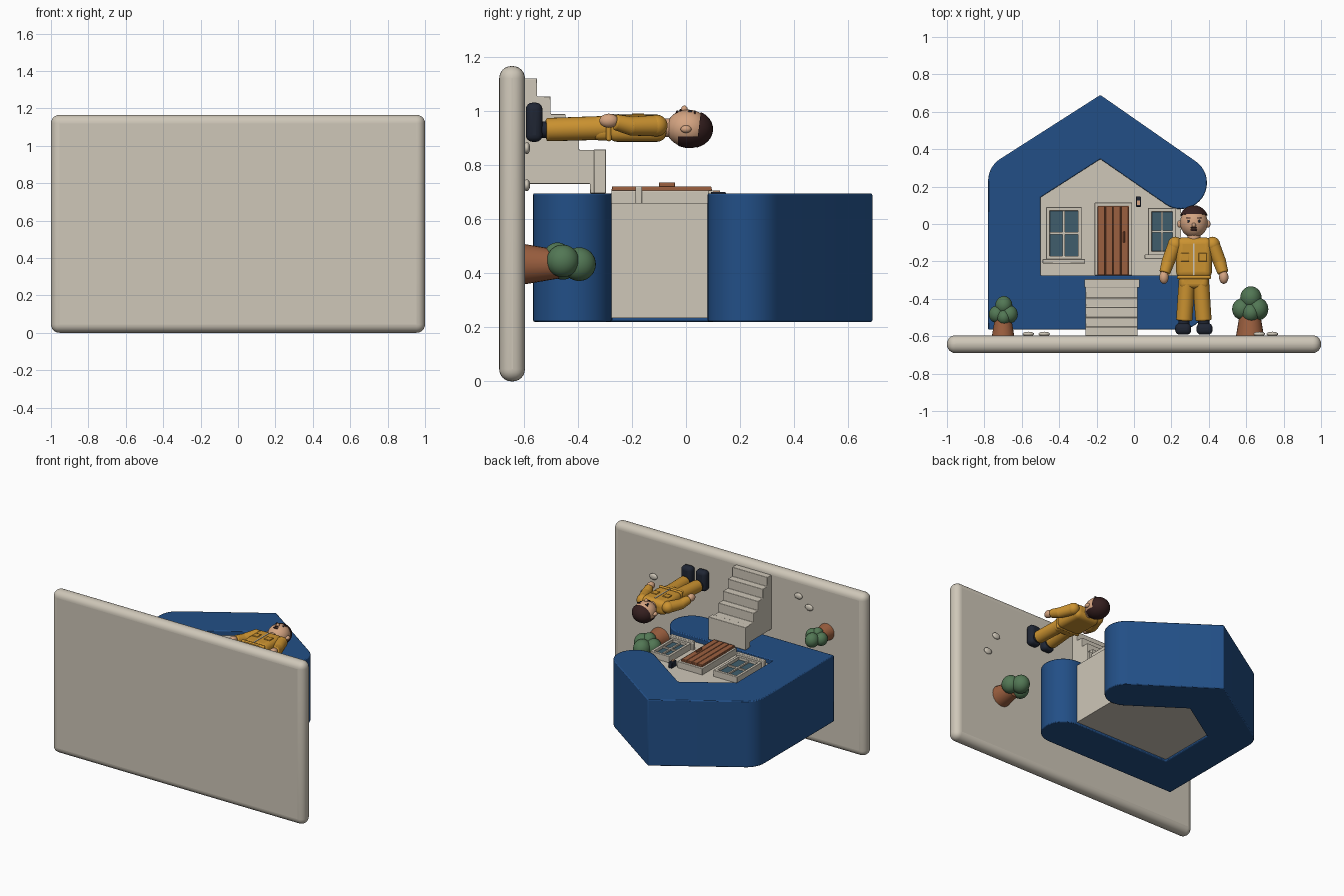
import bpy, bmesh, math
from mathutils import Vector, Matrix

if "Cube" in bpy.data.objects:
    bpy.data.objects.remove(bpy.data.objects["Cube"])


def material(name, rgb):
    m = bpy.data.materials.new(name)
    m.diffuse_color = (*rgb, 1)
    m.use_nodes = True
    m.node_tree.nodes["Principled BSDF"].inputs["Base Color"].default_value = m.diffuse_color
    return m


CREAM = material("cream stone", (0.62, 0.57, 0.48))
BLUE = material("deep blue", (0.016, 0.078, 0.24))
YELLOW = material("work yellow", (0.60, 0.29, 0.030))
BROWN = material("terracotta brown", (0.33, 0.115, 0.050))
GREEN = material("leaf green", (0.085, 0.185, 0.09))
GLASS = material("window glass", (0.050, 0.11, 0.15))
SKIN = material("skin", (0.66, 0.37, 0.22))
HAIR = material("dark hair", (0.036, 0.014, 0.014))
NAVY = material("dark navy", (0.014, 0.019, 0.034))


def finish(name, bm, mat, bevel=0, segs=3):
    bmesh.ops.recalc_face_normals(bm, faces=bm.faces)
    me = bpy.data.meshes.new(name)
    bm.to_mesh(me)
    bm.free()
    ob = bpy.data.objects.new(name, me)
    bpy.context.collection.objects.link(ob)
    me.materials.append(mat)
    bpy.ops.object.select_all(action='DESELECT')
    ob.select_set(True)
    bpy.context.view_layer.objects.active = ob
    bpy.ops.object.shade_smooth_by_angle(angle=math.radians(35))
    if bevel:
        b = ob.modifiers.new("bevel", 'BEVEL')
        b.width, b.segments, b.limit_method = bevel, segs, 'ANGLE'
        b.angle_limit = math.radians(40)
    return ob


def box(name, x, y, z, mat, bevel=0, segs=3):
    bm = bmesh.new()
    bmesh.ops.create_cube(bm, size=1)
    for v in bm.verts:
        v.co = [(r[0] + r[1]) / 2 + c * (r[1] - r[0]) for c, r in zip(v.co, (x, y, z))]
    return finish(name, bm, mat, bevel, segs)


def prism(name, pts, a, b, mat, axis='z', bevel=0):
    """Extrude a profile from a to b; axis z takes (x, y), axis x takes (y, z)."""
    bm = bmesh.new()
    place = (lambda p: (p[0], p[1], a)) if axis == 'z' else (lambda p: (a, p[0], p[1]))
    face = bm.faces.new([bm.verts.new(place(p)) for p in pts])
    ext = bmesh.ops.extrude_face_region(bm, geom=[face])
    step = (0, 0, b - a) if axis == 'z' else (b - a, 0, 0)
    bmesh.ops.translate(bm, vec=step, verts=[g for g in ext['geom'] if isinstance(g, bmesh.types.BMVert)])
    return finish(name, bm, mat, bevel, 2)


def ball(name, c, r, mat, cuts=()):
    """Ellipsoid; each cut (point, normal) removes the side the normal points to."""
    bm = bmesh.new()
    bmesh.ops.create_uvsphere(bm, u_segments=28, v_segments=18, radius=1)
    for v in bm.verts:
        v.co = [p + q * s for p, q, s in zip(c, v.co, r)]
    for co, no in cuts:
        res = bmesh.ops.bisect_plane(bm, geom=bm.verts[:] + bm.edges[:] + bm.faces[:],
                                     plane_co=co, plane_no=no, clear_outer=True)
        edges = [g for g in res['geom_cut'] if isinstance(g, bmesh.types.BMEdge)]
        bmesh.ops.contextual_create(bm, geom=edges)
    return finish(name, bm, mat)


def limb(name, a, b, ra, rb, mat, bevel=0.0):
    a, b = Vector(a), Vector(b)
    rot = (b - a).to_track_quat('Z', 'Y').to_matrix().to_4x4()
    bm = bmesh.new()
    bmesh.ops.create_cone(bm, cap_ends=True, segments=24, radius1=ra, radius2=rb, depth=(b - a).length,
                          matrix=Matrix.Translation((a + b) / 2) @ rot)
    return finish(name, bm, mat, bevel)


def arc(cx, cy, r, a0, a1, n=20):
    ang = [math.radians(a0 + (a1 - a0) * i / n) for i in range(n + 1)]
    return [(cx + r * math.cos(t), cy + r * math.sin(t)) for t in ang]


# base slab with rounded rim
box("base_slab", (-1, 1), (-0.69, -0.595), (0, 1.165), CREAM, 0.045, 6)

# thick blue band that wraps floor, side and roof
band = [(-0.78, -0.565)] + arc(-0.64, 0.23, 0.14, 180, 122.6, 8) + [(-0.18, 0.69)]
band += arc(0.25, 0.22, 0.14, 55, -125) + [(-0.18, 0.347), (-0.50, 0.142), (-0.50, -0.275)]
band += arc(0.245, -0.42, 0.145, 90, -90)
prism("blue_house_band", band, 0.22, 0.695, BLUE, bevel=0.006)

# house body
prism("house_wall", [(-0.52, -0.29), (0.25, -0.29), (0.25, 0.12), (-0.18, 0.37), (-0.52, 0.152)],
      0.235, 0.66, CREAM)


# windows: frame bars, glass, mullions and sill
def window(side, x0, x1, y0, y1):
    t = 0.02
    bars = [((x0, x0 + t), (y0, y1)), ((x1 - t, x1), (y0, y1)),
            ((x0, x1), (y0, y0 + t)), ((x0, x1), (y1 - t, y1))]
    for i, (bx, by) in enumerate(bars):
        box(f"{side}_window_frame_{i}", bx, by, (0.65, 0.705), CREAM, 0.003, 2)
    box(side + "_window_glass", (x0 + .01, x1 - .01), (y0 + .01, y1 - .01), (0.65, 0.685), GLASS)
    mx, my = (x0 + x1) / 2, (y0 + y1) / 2
    box(side + "_window_upright", (mx - .006, mx + .006), (y0, y1), (0.66, 0.696), CREAM)
    box(side + "_window_crossbar", (x0, x1), (my - .006, my + .006), (0.66, 0.696), CREAM)
    box(side + "_window_sill", (x0 - .018, x1 + .018), (y0 - .022, y0 + .003), (0.65, 0.72), CREAM, 0.004, 2)


window("left", -0.47, -0.28, -0.19, 0.09)
window("right", 0.075, 0.225, -0.165, 0.085)

# door: frame, boards and handle
for i, (bx, by) in enumerate([((-0.21, -0.193), (-0.275, 0.115)), ((-0.03, -0.01), (-0.275, 0.115)),
                              ((-0.21, -0.01), (0.095, 0.115))]):
    box(f"door_frame_{i}", bx, by, (0.65, 0.705), CREAM, 0.003, 2)
box("door_slab", (-0.195, -0.028), (-0.275, 0.096), (0.65, 0.71), BROWN)
for i in range(4):
    x = -0.194 + i * 0.0415
    box(f"door_board_{i}", (x, x + 0.039), (-0.274, 0.094), (0.69, 0.72), BROWN, 0.003, 2)
box("door_handle", (-0.058, -0.048), (-0.10, -0.04), (0.715, 0.735), BROWN, 0.003, 2)

# wall lamp
box("wall_lamp", (0.01, 0.037), (0.092, 0.147), (0.65, 0.70), NAVY, 0.004, 2)
box("wall_lamp_light", (0.016, 0.031), (0.102, 0.125), (0.695, 0.705), SKIN)

# front steps
steps = [(-0.60, 0.73), (-0.355, 0.73), (-0.355, 0.695), (-0.305, 0.695)]
tops = [-0.305, -0.395, -0.445, -0.50, -0.55, -0.60]
for i in range(5):
    z = 0.855 + i * 0.066
    steps += [(tops[i], z), (tops[i + 1], z)]
prism("front_steps", steps, -0.26, 0.02, CREAM, 'x', 0.003)
box("step_landing", (-0.265, 0.03), (-0.34, -0.295), (0.695, 0.857), CREAM, 0.003, 2)


# potted shrubs
def shrub(side, x, z, s):
    limb(side + "_shrub_pot", (x, -0.60, z), (x, -0.595 + 0.125 * s, z), 0.075 * s, 0.053 * s, BROWN)
    for i, (dx, dy, dz, r) in enumerate([(-.043, .14, .0, .057), (.043, .14, .012, .06),
                                         (.005, .20, .0, .062), (.005, .12, .03, .05)]):
        ball(f"{side}_shrub_leaves_{i}", (x + dx * s, -0.595 + dy * s, z + dz * s),
             (r * s * 0.92, r * s, r * s), GREEN)


shrub("right", 0.62, 0.433, 1.0)
shrub("left", -0.70, 0.83, 0.80)

# pebbles
for i, (x, z) in enumerate([(-0.565, 0.97), (-0.48, 1.03), (0.67, 0.862), (0.74, 0.725)]):
    ball(f"pebble_{i}", (x, -0.588, z), (0.031, 0.012, 0.022), CREAM)

# standing figure: torso, hips and jacket details
CX, CZ = 0.32, 0.937
box("jacket", (0.225, 0.417), (-0.29, -0.072), (0.885, 0.985), YELLOW, 0.035, 5)
box("jacket_hem", (0.23, 0.412), (-0.295, -0.275), (0.887, 0.987), YELLOW, 0.009, 3)
box("hips", (0.243, 0.397), (-0.345, -0.27), (0.89, 0.98), YELLOW, 0.025, 4)
box("jacket_zip", (0.316, 0.323), (-0.275, -0.105), (0.98, 0.988), CREAM)
limb("neck", (CX, -0.09, CZ), (CX, -0.04, CZ), 0.035, 0.035, SKIN)

for side, s in (("left", -1), ("right", 1)):
    # legs and shoes
    limb(side + "_leg", (CX + s * .036, -0.29, CZ), (CX + s * .052, -0.517, .93), .044, .043, YELLOW, .008)
    box(side + "_shoe", sorted((CX + s * .014, CX + s * .1)), (-0.592, -0.53), (0.885, 1.03), NAVY, 0.025, 4)
    limb(side + "_ankle", (CX + s * .052, -0.50, .93), (CX + s * .054, -0.55, .93), .03, .03, NAVY)
    # arms and hands
    ball(side + "_shoulder", (CX + s * .10, -0.11, .945), (.04, .042, .04), YELLOW)
    limb(side + "_upper_arm", (CX + s * .10, -0.11, .945), (CX + s * .137, -0.20, .943), .039, .035, YELLOW)
    ball(side + "_elbow", (CX + s * .137, -0.20, .943), (.035, .035, .035), YELLOW)
    limb(side + "_forearm", (CX + s * .137, -0.20, .943), (CX + s * .156, -0.262, .958), .035, .029, YELLOW, .006)
    ball(side + "_hand", (CX + s * .160, -0.285, .963), (.025, .035, .026), SKIN)
    # chest pocket
    box(side + "_pocket", sorted((CX + s * .025, CX + s * .07)), (-0.20, -0.155), (0.97, 0.99), YELLOW, .003, 2)
    # face
    ball(side + "_ear", (CX + s * .075, 0.0, .932), (.014, .02, .014), SKIN)
    ball(side + "_eye", (CX + s * .028, 0.015, .996), (.007, .008, .006), NAVY)
    box(side + "_eyebrow", sorted((CX + s * .018, CX + s * .04)), (.03, .035), (.985, 1.0), HAIR)

# head and hair
ball("head", (CX, 0.007, 0.935), (0.074, 0.08, 0.069), SKIN)
ball("nose", (CX, -0.006, 1.005), (0.011, 0.012, 0.014), SKIN)
ball("mouth", (CX, -0.032, 0.995), (0.018, 0.006, 0.006), HAIR)
ball("moustache", (CX, -0.02, 1.0), (0.017, 0.005, 0.006), HAIR)
ball("hair_top", (CX, 0.016, 0.932), (0.079, 0.084, 0.071), HAIR,
     [((CX, 0.048, 0.94), (0, -1, 0.12))])
ball("hair_back", (CX, 0.012, 0.932), (0.078, 0.084, 0.070), HAIR,
     [((CX, 0, 0.905), (0, 0, 1)), ((CX, -0.03, 0.9), (0, -1, 0))])
